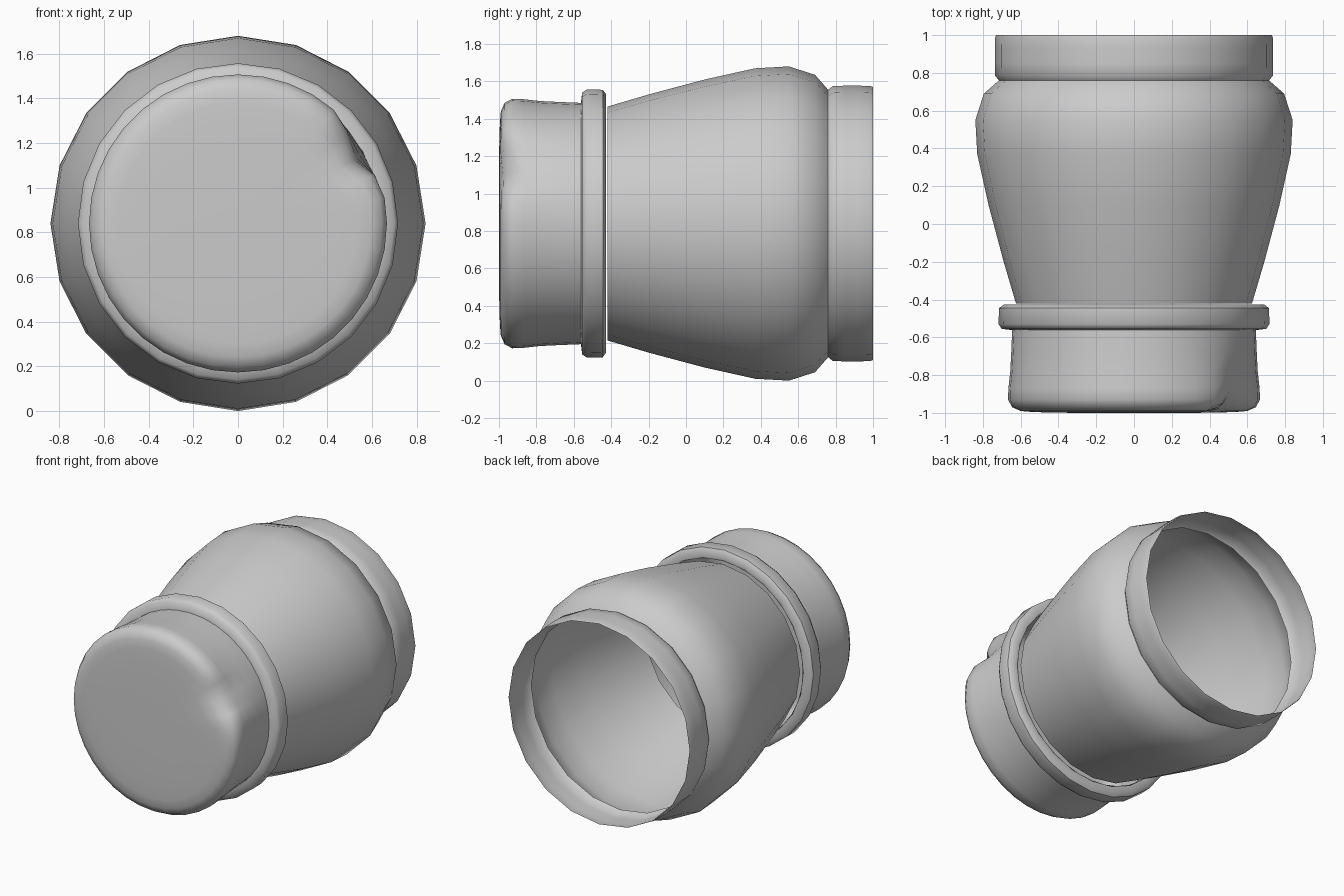
import bpy, bmesh, math
from mathutils import Vector

if "Cube" in bpy.data.objects:
    bpy.data.objects.remove(bpy.data.objects["Cube"])

CZ = 0.84  # height of the shared axis, which runs along y


def lathe(name, profile, sides, closed=False, dent=None, angle=40):
    """Revolve (y, radius) points around the y axis; radius 0 makes a pole."""
    bm = bmesh.new()
    rings = []
    for y, r in profile:
        if r == 0:
            rings.append([bm.verts.new((0, y, CZ))])
        else:
            rings.append([bm.verts.new((r * math.sin(2 * math.pi * i / sides), y,
                                        CZ + r * math.cos(2 * math.pi * i / sides)))
                          for i in range(sides)])
    pairs = list(zip(rings, rings[1:]))
    if closed:
        pairs.append((rings[-1], rings[0]))
    for a, b in pairs:
        for i in range(sides):
            j = (i + 1) % sides
            if len(a) == 1:
                bm.faces.new((a[0], b[j], b[i]))
            else:
                bm.faces.new((a[i], a[j], b[j], b[i]))
    if dent:
        for v in bm.verts:
            v.co += dent(v.co)
    bmesh.ops.recalc_face_normals(bm, faces=bm.faces)
    me = bpy.data.meshes.new(name)
    bm.to_mesh(me)
    bm.free()
    ob = bpy.data.objects.new(name, me)
    bpy.context.collection.objects.link(ob)
    bpy.ops.object.select_all(action='DESELECT')
    ob.select_set(True)
    bpy.context.view_layer.objects.active = ob
    bpy.ops.object.shade_smooth_by_angle(angle=math.radians(angle))
    return ob


def cap_dent(co):
    """Push the upper right corner of the cap inwards."""
    dx, dz = co.x - 0.57, co.z - 1.18
    w = math.exp(-(dx * dx + dz * dz) / 0.012 - ((co.y + 0.97) / 0.2) ** 2)
    return Vector((-0.06, 0.06, -0.05)) * w


# Tapered body shell with rounded shoulder, open at both ends
lathe("body", [(-0.42, 0.625), (-0.2, 0.69), (0.1, 0.77), (0.37, 0.83),
               (0.55, 0.84), (0.69, 0.795), (0.76, 0.715)], 20, angle=60)

# Thin open rim at the back
lathe("rim", [(0.76, 0.715), (0.785, 0.735), (0.85, 0.737), (0.93, 0.737),
              (0.985, 0.735), (1.0, 0.73)], 20, angle=60)

# Raised collar around the neck
lathe("collar", [(-0.43, 0.645), (-0.427, 0.69), (-0.445, 0.715), (-0.53, 0.717),
                 (-0.555, 0.70), (-0.562, 0.645)], 24, angle=50)

# Closed front cap with a dented corner
lathe("cap", [(-1.0, 0), (-1.0, 0.3), (-0.998, 0.45), (-0.995, 0.54), (-0.99, 0.60),
              (-0.97, 0.645), (-0.93, 0.667), (-0.87, 0.665), (-0.78, 0.655),
              (-0.68, 0.65), (-0.56, 0.645), (-0.43, 0.64)],
      36, dent=cap_dent, angle=60)
